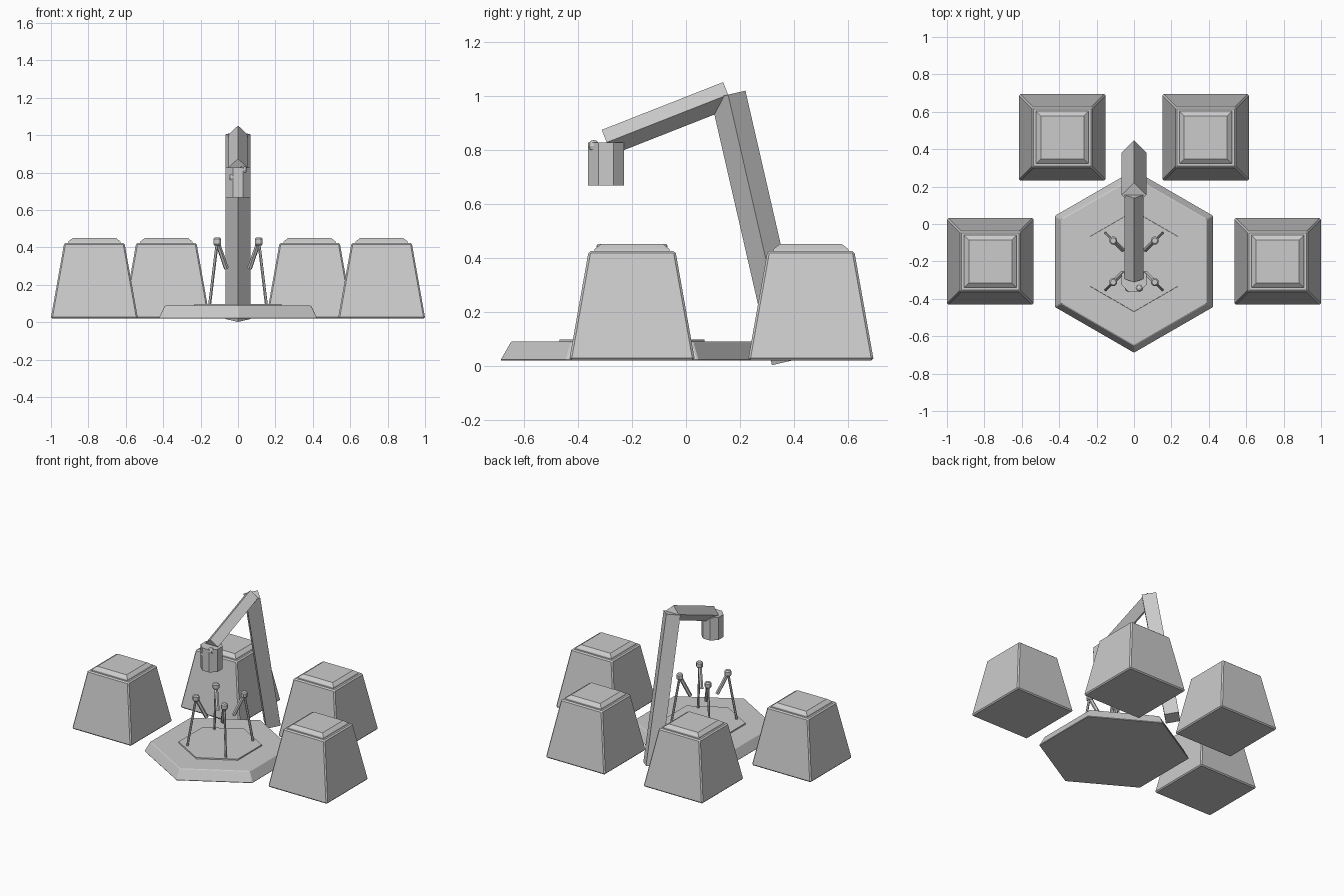
import bpy, math
from mathutils import Vector

if "Cube" in bpy.data.objects:
    bpy.data.objects.remove(bpy.data.objects["Cube"])


def bevel(ob, width, segments=1, angle=30):
    m = ob.modifiers.new("bevel", 'BEVEL')
    m.width, m.segments = width, segments
    m.limit_method = 'ANGLE'
    m.angle_limit = math.radians(angle)
    return ob


def frustum(name, loc, sides, r1, r2, z0, z1, turn=0.0):
    """Upright tapered prism between two heights."""
    bpy.ops.mesh.primitive_cone_add(vertices=sides, radius1=r1, radius2=r2, depth=z1 - z0,
                                    location=(loc[0], loc[1], (z0 + z1) / 2),
                                    rotation=(0, 0, turn))
    ob = bpy.context.object
    ob.name = name
    return ob


def beam(name, a, b, sides, r1, r2):
    """Straight prism from point a to point b."""
    a, b = Vector(a), Vector(b)
    bpy.ops.mesh.primitive_cone_add(vertices=sides, radius1=r1, radius2=r2,
                                    depth=(b - a).length, location=(a + b) / 2)
    ob = bpy.context.object
    ob.name = name
    ob.rotation_mode = 'QUATERNION'
    ob.rotation_quaternion = (b - a).to_track_quat('Z', 'Y')
    return ob


R2 = math.sqrt(2)
CX, CY = 0.0, -0.2

# hexagonal platform with a thin inset pad
bevel(frustum("platform", (CX, CY), 6, 0.49, 0.45, 0.02, 0.09), 0.004)
frustum("platform_pad", (CX, CY), 6, 0.27, 0.268, 0.085, 0.098)

# four tapered crates with chamfered lids
for i, (x, y) in enumerate([(-0.768, -0.2), (0.768, -0.2), (-0.383, 0.463), (0.383, 0.463)]):
    bevel(frustum(f"crate_{i}", (x, y), 4, 0.233 * R2, 0.161 * R2, 0.02, 0.425, math.pi / 4), 0.008)
    frustum(f"crate_lid_{i}", (x, y), 4, 0.142 * R2, 0.138 * R2, 0.42, 0.433, math.pi / 4)
    frustum(f"crate_lid_top_{i}", (x, y), 4, 0.138 * R2, 0.115 * R2, 0.433, 0.451, math.pi / 4)

# leaning post and upper arm, both diamond in section
elbow = (0, 0.156, 1.005)
beam("arm_post", (0, 0.383, 0.017), elbow, 4, 0.066, 0.066)
beam("upper_arm", elbow, (0, -0.294, 0.828), 4, 0.05, 0.05)

# eight-sided tool head with two small lamps
apothem = 0.067
frustum("tool_head", (0, -0.296), 8, apothem / math.cos(math.pi / 8),
        apothem / math.cos(math.pi / 8), 0.668, 0.828, math.pi / 8)
for i, (x, z) in enumerate([(0.028, 0.815), (-0.028, 0.775)]):
    bpy.ops.mesh.primitive_uv_sphere_add(segments=8, ring_count=6, radius=0.022,
                                         location=(x, -0.342, z))
    bpy.context.object.name = f"head_lamp_{i}"

# four bent claws standing around the pad centre
for i, (sx, sy) in enumerate([(-1, -1), (1, -1), (-1, 1), (1, 1)]):
    def at(d, z):
        return (CX + sx * d, CY + sy * d, z)
    beam(f"claw_leg_{i}", at(0.152, 0.09), at(0.111, 0.43), 6, 0.008, 0.008)
    beam(f"claw_finger_{i}", at(0.111, 0.43), at(0.062, 0.288), 6, 0.013, 0.013)
    bevel(frustum(f"claw_joint_{i}", at(0.111, 0), 8, 0.024, 0.024, 0.41, 0.452), 0.008)
